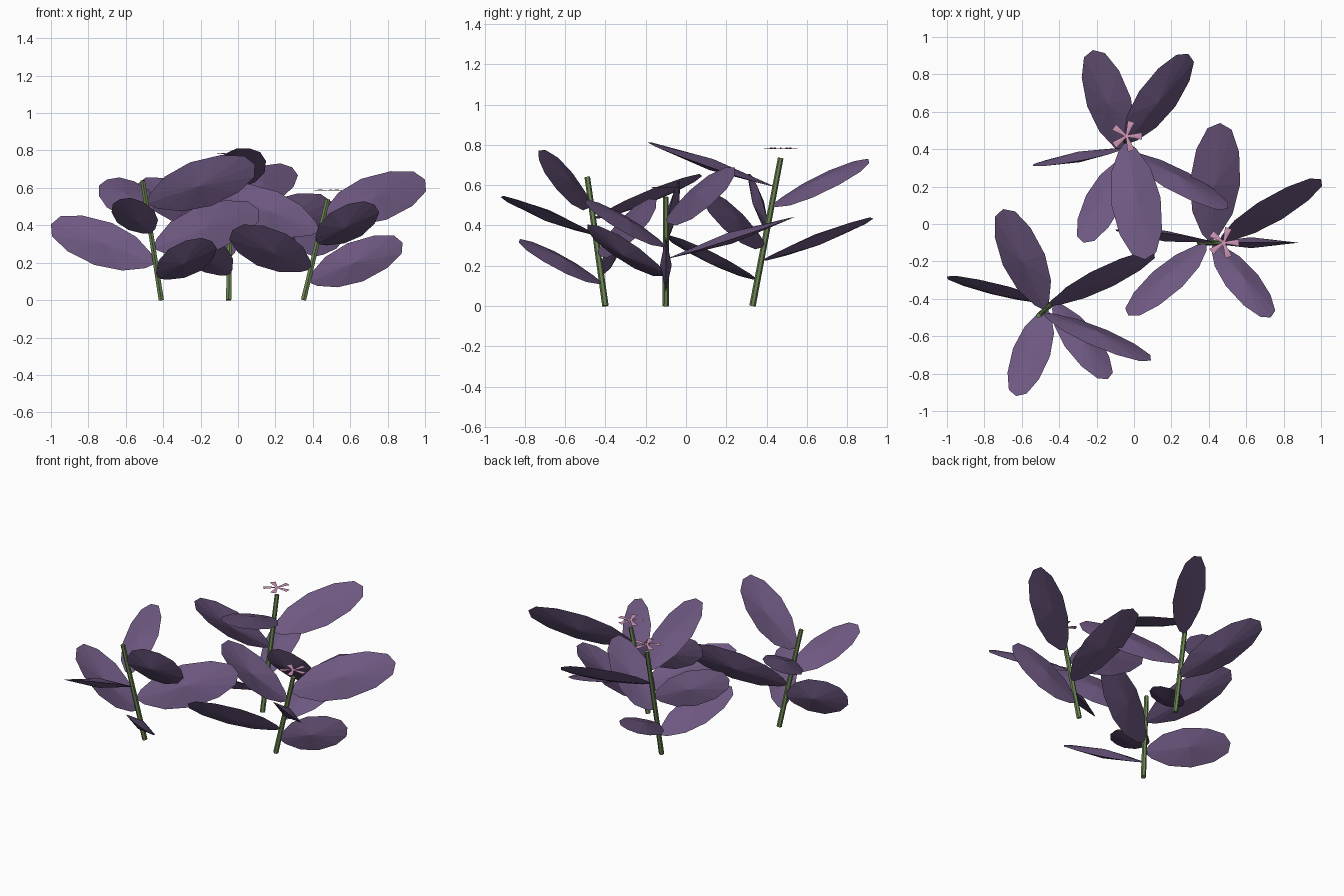
import bpy, bmesh, math
from mathutils import Vector, Matrix

if "Cube" in bpy.data.objects:
    bpy.data.objects.remove(bpy.data.objects["Cube"])

UP = Vector((0, 0, 1))

def material(name, rgb):
    m = bpy.data.materials.new(name)
    m.diffuse_color = (*rgb, 1)
    m.use_nodes = True
    m.node_tree.nodes["Principled BSDF"].inputs["Base Color"].default_value = m.diffuse_color
    return m

PURPLE = material("leaf_purple", (0.155, 0.098, 0.22))
GREEN = material("stem_green", (0.15, 0.24, 0.085))
PINK = material("petal_pink", (0.62, 0.30, 0.47))

def make_object(name, bm, mat):
    bmesh.ops.recalc_face_normals(bm, faces=bm.faces)
    me = bpy.data.meshes.new(name)
    bm.to_mesh(me)
    bm.free()
    me.materials.append(mat)
    ob = bpy.data.objects.new(name, me)
    bpy.context.collection.objects.link(ob)

def aim(start, end):
    """Carry the z axis onto the line from start to end by the shortest turn."""
    rot = UP.rotation_difference(end - start).to_matrix().to_4x4()
    return Matrix.Translation(start) @ rot

def add_stem(name, base, top):
    bm = bmesh.new()
    length = (top - base).length
    bmesh.ops.create_cone(bm, cap_ends=True, segments=6, radius1=0.016, radius2=0.014,
                          depth=length, matrix=Matrix.Translation((0, 0, length / 2)))
    bm.transform(aim(base, top))
    make_object(name, bm, GREEN)

def add_swollen_outline(bm, points, middle, swell, matrix):
    """Flat outline in the xz plane, fanned to a raised middle on both sides."""
    rim = [bm.verts.new(matrix @ Vector((x, 0, z))) for x, z in points]
    for side in (-1, 1):
        mid = bm.verts.new(matrix @ Vector((0, side * swell, middle)))
        for i, v in enumerate(rim):
            bm.faces.new((v, rim[(i + 1) % len(rim)], mid))

# Half outline of a leaf: (share of length, share of half width)
OUTLINE = [(0.07, 0.35), (0.25, 0.8), (0.5, 1.0), (0.77, 0.85), (0.95, 0.48)]

def add_leaf(name, base, tip):
    bm = bmesh.new()
    length = (tip - base).length
    half = 0.2 * length
    right = [(w * half, t * length) for t, w in OUTLINE]
    left = [(-x, z) for x, z in reversed(right)]
    add_swollen_outline(bm, [(0, 0)] + right + [(0, length)] + left,
                        length * 0.5, 0.029, aim(base, tip))
    make_object(name, bm, PURPLE)

def add_flower(name, centre):
    bm = bmesh.new()
    petal = [(-0.005, 0), (0.005, 0), (0.019, 0.082), (-0.019, 0.082)]
    for i in range(5):
        # lay the petal flat, pointing outward
        turn = (Matrix.Translation(centre) @ Matrix.Rotation(math.radians(72 * i - 90), 4, 'Z')
                @ Matrix.Rotation(math.radians(-90), 4, 'X'))
        add_swollen_outline(bm, petal, 0.05, 0.003, turn)
    make_object(name, bm, PINK)

# Each plant: stem base, stem top, flowering or not, leaf tips (x, y) from the lowest leaf up
PLANTS = {
    "left": ((-0.41, -0.40, 0), (-0.51, -0.49, 0.64), False,
             [(-0.14, -0.83), (-1.0, -0.28), (0.11, -0.15),
              (-0.63, -0.92), (-0.70, 0.08), (0.09, -0.73)]),
    "right": ((0.35, -0.10, 0), (0.48, -0.10, 0.54), True,
              [(0.88, -0.10), (-0.03, -0.49), (0.46, 0.54),
               (0.73, -0.50), (-0.10, -0.03), (1.0, 0.24)]),
    "back": ((-0.05, 0.33, 0), (-0.04, 0.47, 0.735), True,
             [(-0.27, -0.10), (-0.22, 0.93), (0.50, 0.08),
              (-0.54, 0.31), (0.29, 0.91), (0.06, -0.19)]),
}
# Height each leaf tip gains over its base, where it differs from the usual
RISE = {"left_leaf_1": 0.20, "left_leaf_4": 0.185, "back_leaf_6": 0.22}

for name, (base, top, flowering, tips) in PLANTS.items():
    base, top = Vector(base), Vector(top)
    add_stem(f"{name}_stem", base, top)
    for i, (x, y) in enumerate(tips):
        leaf = f"{name}_leaf_{i + 1}"
        node = base.lerp(top, 0.18 + 0.125 * i)
        add_leaf(leaf, node, Vector((x, y, node.z + RISE.get(leaf, 0.21))))
    if flowering:
        add_flower(f"{name}_flower", top + Vector((0, 0, 0.048)))
